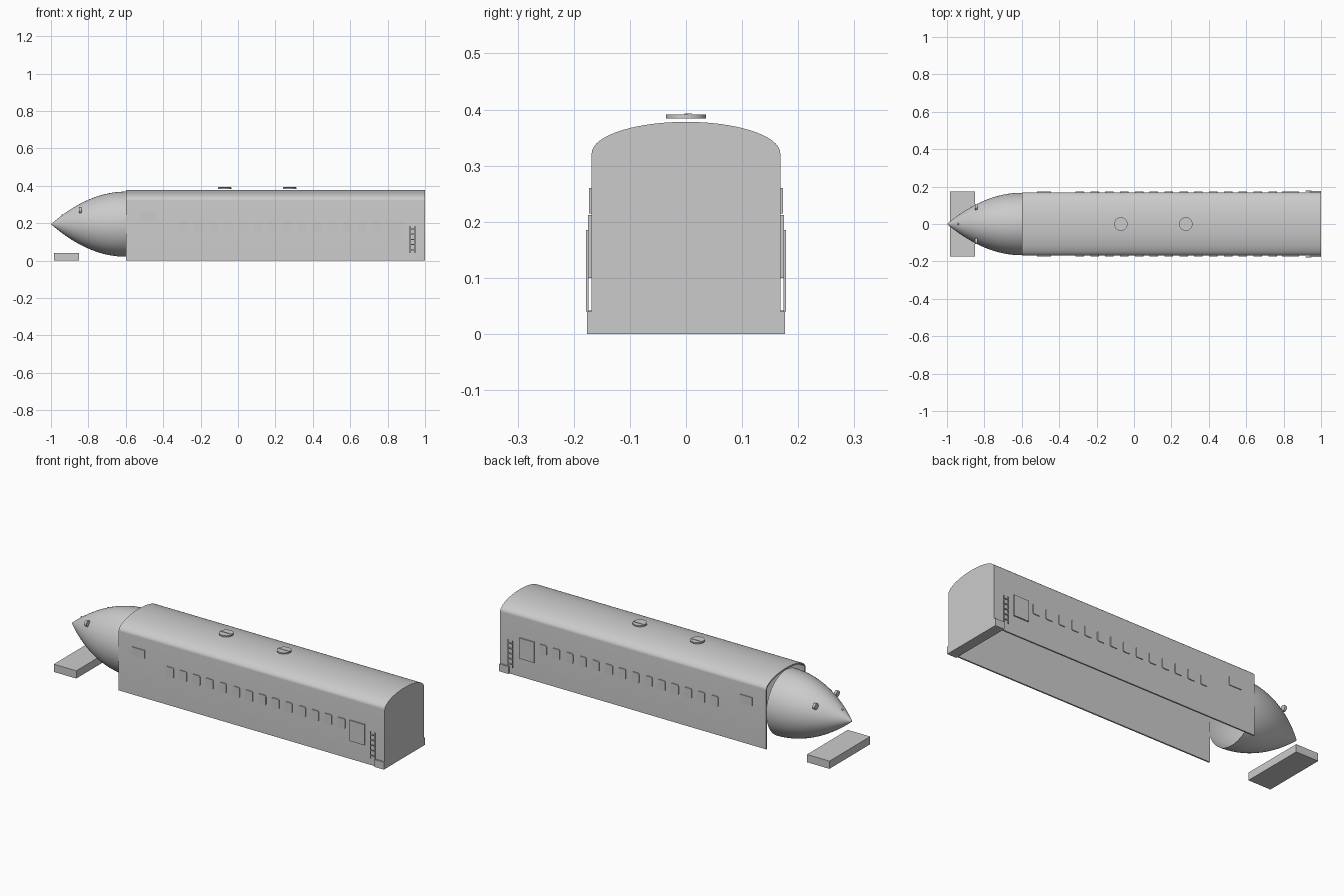
import bpy, bmesh, math
from mathutils import Matrix

if "Cube" in bpy.data.objects:
    bpy.data.objects.remove(bpy.data.objects["Cube"])

GREY = (0.6, 0.6, 0.6, 1)
grey = bpy.data.materials.new("plain grey")
grey.use_nodes = True
grey.diffuse_color = GREY
grey.node_tree.nodes["Principled BSDF"].inputs["Base Color"].default_value = GREY


def finish(name, bm, smooth=False, fix_normals=True):
    if fix_normals:
        bmesh.ops.recalc_face_normals(bm, faces=bm.faces)
    mesh = bpy.data.meshes.new(name)
    bm.to_mesh(mesh)
    bm.free()
    mesh.materials.append(grey)
    obj = bpy.data.objects.new(name, mesh)
    bpy.context.collection.objects.link(obj)
    if smooth:
        bpy.ops.object.select_all(action="DESELECT")
        bpy.context.view_layer.objects.active = obj
        obj.select_set(True)
        bpy.ops.object.shade_smooth_by_angle(angle=math.radians(35))
    return obj


def add_box(bm, x0, x1, y0, y1, z0, z1, corner=0):
    """Box from its limits; corner rounds the edges that run along y."""
    place = Matrix.Translation(((x0 + x1) / 2, (y0 + y1) / 2, (z0 + z1) / 2))
    size = Matrix.Diagonal((x1 - x0, y1 - y0, z1 - z0, 1))
    verts = bmesh.ops.create_cube(bm, size=1, matrix=place @ size)["verts"]
    if corner:
        edges = {e for v in verts for e in v.link_edges
                 if abs(e.verts[0].co.y - e.verts[1].co.y) > 1e-5}
        bmesh.ops.bevel(bm, geom=list(edges), offset=corner, segments=3,
                        profile=0.5, affect="EDGES")


def box(name, *limits, corner=0):
    bm = bmesh.new()
    add_box(bm, *limits, corner=corner)
    return finish(name, bm)


def side_plate(name, side, x, width, z0, z1, out, corner=0):
    """Thin panel standing proud of one side wall."""
    y0, y1 = sorted((side * (HALF - 0.004), side * out))
    box(name, x - width / 2, x + width / 2, y0, y1, z0, z1, corner=corner)


def add_cylinder(bm, matrix, radius, depth, sides=32):
    bmesh.ops.create_cone(bm, cap_ends=True, segments=sides, radius1=radius,
                          radius2=radius, depth=depth, matrix=matrix)


# Carriage shell: open underneath and at the nose end, arched roof
HALF, EAVES, RISE, FRONT, REAR, WALL = 0.168, 0.322, 0.056, -0.6, 1.0, 0.008


def arch(inset):
    steps = 40
    points = [(HALF - inset, 0)]
    for i in range(steps + 1):
        a = math.pi * i / steps
        points.append(((HALF - inset) * math.cos(a),
                       EAVES + (RISE - inset) * math.sin(a)))
    return points + [(inset - HALF, 0)]


def extrude_profile(name, points, x0, x1):
    bm = bmesh.new()
    face = bm.faces.new([bm.verts.new((x0, y, z)) for y, z in points])
    new = bmesh.ops.extrude_face_region(bm, geom=[face])["geom"]
    bmesh.ops.translate(bm, vec=(x1 - x0, 0, 0),
                        verts=[v for v in new if isinstance(v, bmesh.types.BMVert)])
    return finish(name, bm, smooth=True)


extrude_profile("carriage_shell", arch(0) + arch(WALL)[::-1], FRONT, REAR)
extrude_profile("rear_wall", arch(0), REAR - WALL, REAR)

# Hollow pointed nose, a parabola swept around the x axis
bm = bmesh.new()
SIDES, RINGS, NOSE_Z, RY, RZ = 64, 24, 0.195, 0.167, 0.174
tip = bm.verts.new((-1, 0, NOSE_Z))
previous = None
for i in range(1, RINGS + 1):
    t = (i / RINGS) ** 1.3
    r = 1 - (1 - t) ** 2
    ring = [bm.verts.new((-1 + 0.4 * t, RY * r * math.cos(a), NOSE_Z + RZ * r * math.sin(a)))
            for a in (2 * math.pi * k / SIDES for k in range(SIDES))]
    for k in range(SIDES):
        n = (k + 1) % SIDES
        if previous:
            bm.faces.new((previous[k], ring[k], ring[n], previous[n]))
        else:
            bm.faces.new((tip, ring[k], ring[n]))
    previous = ring
bmesh.ops.reverse_faces(bm, faces=[f for f in bm.faces if f.normal.x > 0])
bm.normal_update()
finish("nose", bm, smooth=True)

# Low front plate and rear step
box("front_plate", -0.985, -0.85, -0.175, 0.175, 0, 0.042)
box("rear_step", 0.945, REAR, -0.176, 0.176, 0, 0.04)

# Windows, doors, ladders and lamps on both sides
for side, label in ((1, "back"), (-1, "front")):
    for i in range(14):
        side_plate(f"{label}_window_{i + 1}", side, -0.29 + 0.0793 * i, 0.045,
                   0.155, 0.21, 0.1725, corner=0.008)
    side_plate(f"{label}_cab_window", side, -0.48, 0.075, 0.215, 0.26, 0.1725)
    side_plate(f"{label}_door", side, 0.837, 0.09, 0.1, 0.212, 0.1745)

    bm = bmesh.new()
    y0, y1 = sorted((side * 0.174, side * 0.178))
    for x in (0.918, 0.944):
        add_box(bm, x, x + 0.005, y0, y1, 0.04, 0.185)
    for i in range(5):
        z = 0.055 + 0.028 * i
        add_box(bm, 0.92, 0.947, y0, y1, z, z + 0.005)
    finish(f"{label}_ladder", bm)

    bm = bmesh.new()
    turn = Matrix.Rotation(math.pi / 2, 4, "Y")
    add_cylinder(bm, Matrix.Translation((-0.843, side * 0.092, 0.27)) @ turn, 0.016, 0.013)
    finish(f"{label}_headlamp", bm, smooth=True)

# Small lamp on top of the nose
bm = bmesh.new()
bmesh.ops.create_uvsphere(bm, u_segments=16, v_segments=8, radius=0.005,
                          matrix=Matrix.Translation((-0.94, 0, 0.243)))
finish("nose_lamp", bm, smooth=True)

# Round roof vents with a raised bar
for i, x in enumerate((-0.07, 0.277)):
    bm = bmesh.new()
    add_cylinder(bm, Matrix.Translation((x, 0, 0.3875)), 0.036, 0.007, 40)
    finish(f"roof_vent_{i + 1}", bm, smooth=True)
    box(f"vent_bar_{i + 1}", x - 0.033, x + 0.033, -0.003, 0.011, 0.39, 0.393)
